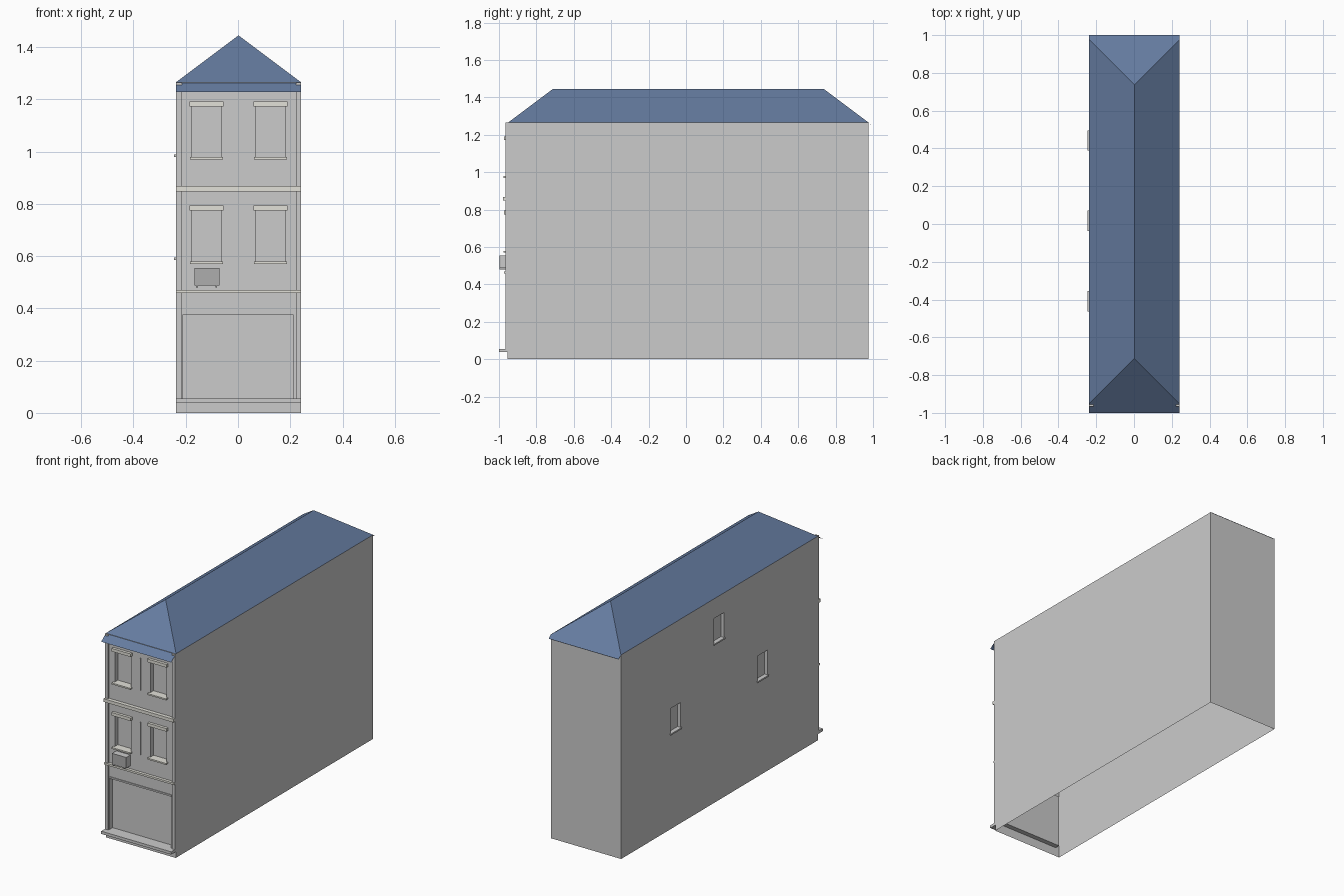
import bpy, bmesh

if "Cube" in bpy.data.objects:
    bpy.data.objects.remove(bpy.data.objects["Cube"])

XL, XR = -0.238, 0.242          # side walls
YF, YB = -0.955, 0.975          # front and back walls
ZT = 1.265                      # eaves height
XC = (XL + XR) / 2


def material(name, rgb):
    m = bpy.data.materials.new(name)
    m.diffuse_color = (*rgb, 1)
    m.use_nodes = True
    m.node_tree.nodes["Principled BSDF"].inputs["Base Color"].default_value = m.diffuse_color
    return m


ROOF = material("roof_blue", (0.13, 0.20, 0.35))
DARK = material("dark_grey", (0.42, 0.42, 0.42))
TRIM = material("trim_stone", (0.76, 0.75, 0.69))


def finish(name, bm, mat=None):
    me = bpy.data.meshes.new(name)
    bm.to_mesh(me)
    bm.free()
    ob = bpy.data.objects.new(name, me)
    bpy.context.collection.objects.link(ob)
    if mat:
        me.materials.append(mat)
    return ob


def box(name, x, y, z, mat=None):
    bm = bmesh.new()
    bmesh.ops.create_cube(bm, size=1)
    for v in bm.verts:
        v.co = [r[0] if c < 0 else r[1] for c, r in zip(v.co, (x, y, z))]
    return finish(name, bm, mat)


def wall(bm, place, us, vs, holes, depth):
    """Flat wall with recessed openings; place(u, v, d) gives the 3D point."""
    def quad(*pts):
        bm.faces.new([bm.verts.new(place(*p)) for p in pts])
    u_cuts = sorted({*us, *(u for h in holes for u in h[:2])})
    v_cuts = sorted({*vs, *(v for h in holes for v in h[2:])})
    for a, b in zip(u_cuts, u_cuts[1:]):
        for c, d in zip(v_cuts, v_cuts[1:]):
            inside = any(h[0] <= a and b <= h[1] and h[2] <= c and d <= h[3] for h in holes)
            if not inside:
                quad((a, c, 0), (b, c, 0), (b, d, 0), (a, d, 0))
    for a, b, c, d in holes:
        ring = [(a, c), (b, c), (b, d), (a, d)]
        for p, q in zip(ring, ring[1:] + ring[:1]):
            quad((*p, 0), (*q, 0), (*q, depth), (*p, depth))
        quad(*[(*p, depth) for p in ring])


# Openings: front windows (two rows, mirrored), shop front, side windows
rows = [(0.575, 0.778), (0.975, 1.175)]
cols = [(XC - 0.178, XC - 0.067), (XC + 0.067, XC + 0.178)]
front_holes = [(*c, *r) for r in rows for c in cols]
shop = (-0.212, 0.216, 0.055, 0.38)
side_windows = [(0.442, 0.59), (0.017, 0.985), (-0.41, 0.59)]
side_holes = [(y - 0.048, y + 0.048, z, z + 0.158) for y, z in side_windows]

# House shell, open underneath
bm = bmesh.new()
wall(bm, lambda u, v, d: (u, YF + d, v), (XL, XR), (0, ZT), front_holes + [shop], 0.03)
wall(bm, lambda u, v, d: (XL + d, u, v), (YF, YB), (0, ZT), side_holes, 0.02)
wall(bm, lambda u, v, d: (XR - d, u, v), (YF, YB), (0, ZT), [], 0)
wall(bm, lambda u, v, d: (u, YB - d, v), (XL, XR), (0, ZT), [], 0)
bmesh.ops.remove_doubles(bm, verts=bm.verts, dist=1e-5)
bmesh.ops.recalc_face_normals(bm, faces=bm.faces)
finish("house_walls", bm)

# Hipped roof sheet, front and back slopes run on past the walls
bm = bmesh.new()
fl, fr, bl, br = [bm.verts.new((x, y, ZT)) for y in (-0.952, 0.977) for x in (XL, XR)]
efl, efr = [bm.verts.new((x, -1, 1.229)) for x in (XL, XR)]
ebl, ebr = [bm.verts.new((x, 1, 1.247)) for x in (XL, XR)]
rf, rb = [bm.verts.new((XC, y, 1.445)) for y in (-0.712, 0.737)]
for f in [(efl, efr, fr, rf, fl), (fr, br, rb, rf), (br, ebr, ebl, bl, rb), (bl, fl, rf, rb)]:
    bm.faces.new(f)
finish("roof", bm, ROOF)

# Corner pilasters
box("pilaster_left", (XL, -0.215), (-0.965, YF), (0.055, ZT))
box("pilaster_right", (0.222, XR), (-0.965, YF), (0.055, ZT))

# Front ledges and string courses
box("base_ledge", (XL, XR), (-1.0, YF), (0.038, 0.055))
box("shop_cornice", (XL, XR), (-0.973, YF), (0.458, 0.47), TRIM)
box("string_course", (XL, XR), (-0.978, YF), (0.848, 0.868), TRIM)

# Shop front frame
box("shop_frame_top", (-0.212, 0.216), (-0.96, -0.93), (0.374, 0.384))
box("shop_frame_side", (0.212, 0.218), (-0.958, -0.93), (0.055, 0.376))

# Window lintels, sills and the thin strip between each pair
for i, (z0, z1) in enumerate(rows):
    for j, (x0, x1) in enumerate(cols):
        box(f"lintel_{i}_{j}", (x0 - 0.01, x1 + 0.01), (-0.972, YF), (z1 - 0.003, z1 + 0.016), TRIM)
        box(f"sill_{i}_{j}", (x0 - 0.008, x1 + 0.008), (-0.975, -0.925), (z0 - 0.005, z0 + 0.004), TRIM)
    box(f"centre_strip_{i}", (XC - 0.004, XC), (-0.96, YF), (z0, z1))

# Side window sills
for i, (y, z) in enumerate(side_windows):
    box(f"side_sill_{i}", (-0.245, -0.218), (y - 0.054, y + 0.054), (z - 0.005, z + 0.004))

# Air conditioner under the left window
box("cooler_case", (-0.166, -0.07), (-0.993, YF), (0.487, 0.555))
box("cooler_grille", (-0.166, -0.07), (-0.996, -0.993), (0.487, 0.555), DARK)
for i, x in enumerate((-0.157, -0.084)):
    box(f"cooler_bracket_{i}", (x - 0.003, x + 0.003), (-0.996, YF), (0.48, 0.487), DARK)
